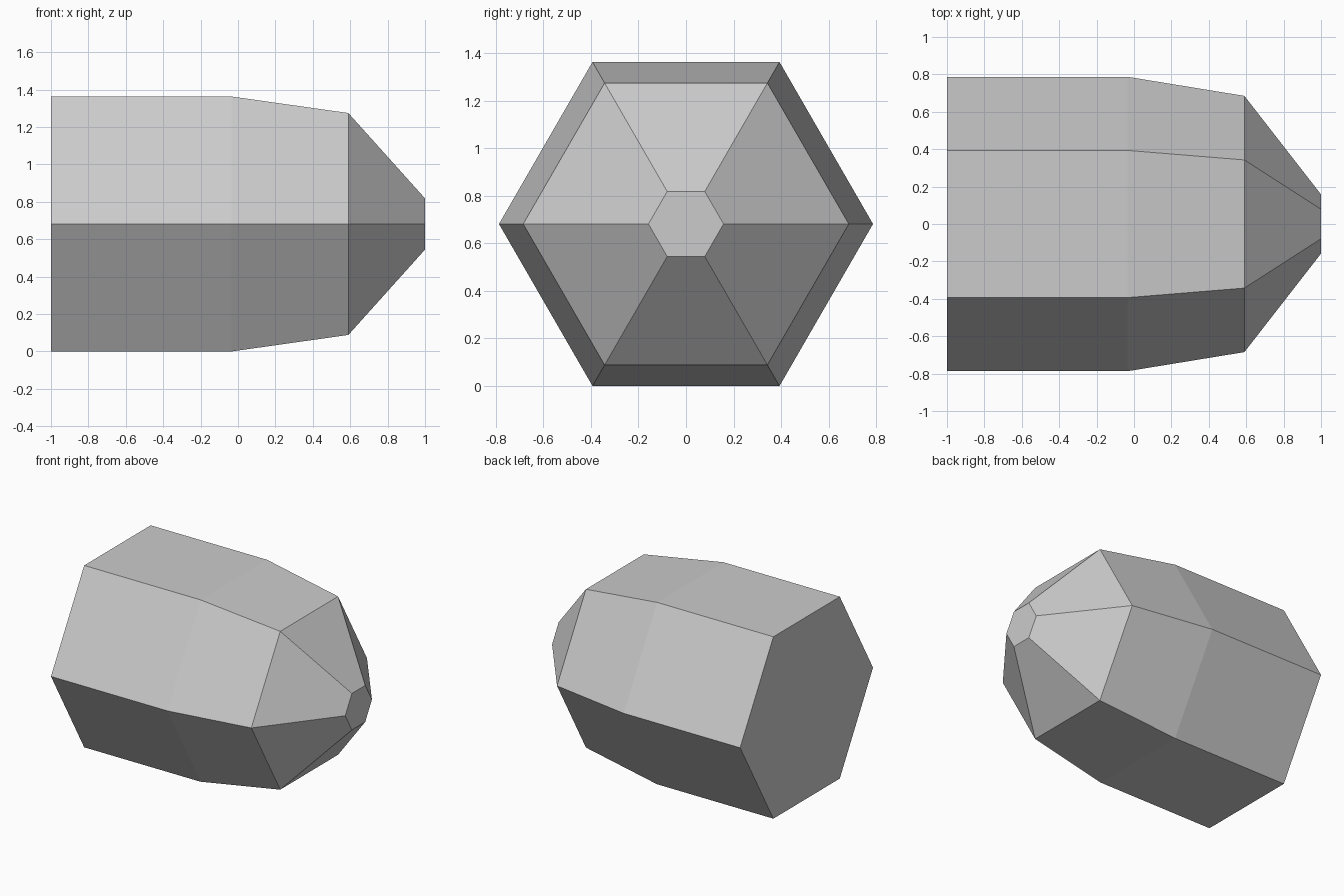
import bpy
import bmesh
from math import cos, sin, pi, sqrt

cube = bpy.data.objects.get("Cube")
if cube:
    bpy.data.objects.remove(cube, do_unlink=True)

SIDES = 6
RADIUS = 0.787
CENTRE_Z = RADIUS * sqrt(3) / 2

# Plain grey stone
grey = bpy.data.materials.new("grey")
grey.use_nodes = True
colour = (0.6, 0.6, 0.6, 1)
grey.diffuse_color = colour
grey.node_tree.nodes["Principled BSDF"].inputs["Base Color"].default_value = colour

# Profile along the length: (x, radius)
profile = [(-1, RADIUS), (-0.035, RADIUS), (0.59, 0.685), (1, 0.158)]

# Hexagonal rings joined into a prism with a tapered tip
bm = bmesh.new()
rings = []
for x, r in profile:
    angles = [2 * pi * i / SIDES for i in range(SIDES)]
    rings.append([bm.verts.new((x, r * cos(a), CENTRE_Z + r * sin(a))) for a in angles])
for a, b in zip(rings, rings[1:]):
    for i in range(SIDES):
        j = (i + 1) % SIDES
        bm.faces.new((a[i], a[j], b[j], b[i]))
bm.faces.new(rings[0])
bm.faces.new(rings[-1])
bmesh.ops.recalc_face_normals(bm, faces=bm.faces)

mesh = bpy.data.meshes.new("hexagonal_crystal")
bm.to_mesh(mesh)
bm.free()
mesh.materials.append(grey)
crystal = bpy.data.objects.new("hexagonal_crystal", mesh)
bpy.context.collection.objects.link(crystal)
